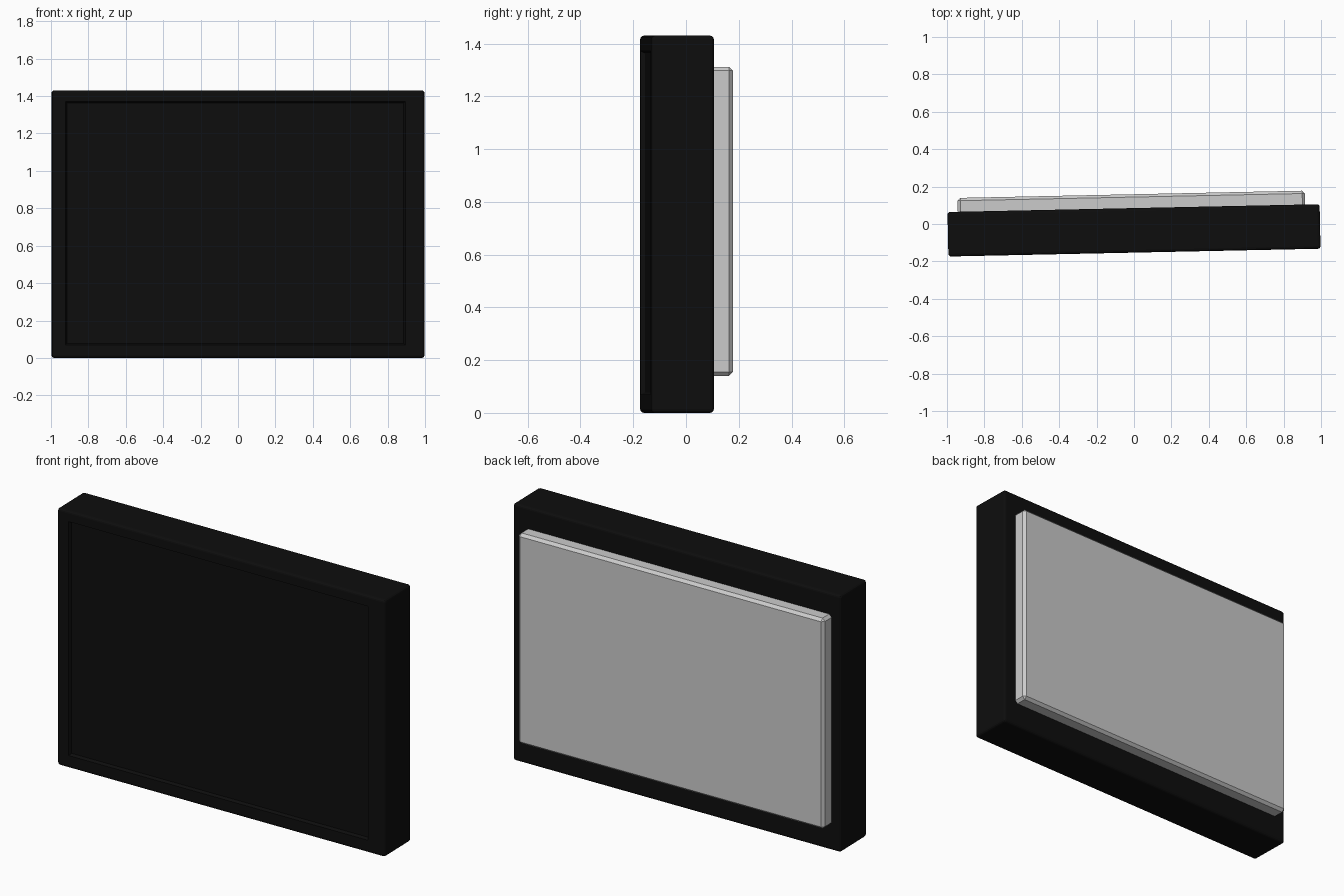
import bpy, bmesh, math
from mathutils import Matrix, Vector

if "Cube" in bpy.data.objects:
    bpy.data.objects.remove(bpy.data.objects["Cube"])

TURN = Matrix.Translation((0, -0.034, 0)) @ Matrix.Rotation(math.radians(1.2), 4, 'Z')


def bevelled_box(lo, hi, width, segments):
    """Box between two corners with every edge bevelled."""
    lo, hi = Vector(lo), Vector(hi)
    bm = bmesh.new()
    m = Matrix.Translation((lo + hi) / 2) @ Matrix.Diagonal((*(hi - lo), 1))
    bmesh.ops.create_cube(bm, size=1, matrix=m)
    bmesh.ops.bevel(bm, geom=bm.edges[:], offset=width, segments=segments,
                    profile=0.5, affect='EDGES')
    return bm


def add_object(name, bm, material=None):
    bmesh.ops.recalc_face_normals(bm, faces=bm.faces[:])
    bm.transform(TURN)
    mesh = bpy.data.meshes.new(name)
    bm.to_mesh(mesh)
    bm.free()
    obj = bpy.data.objects.new(name, mesh)
    bpy.context.collection.objects.link(obj)
    if material:
        mesh.materials.append(material)
    return obj


def fit_rect(face, x0, x1, z0, z1, y):
    """Move the four corners of a front-facing quad onto a rectangle."""
    c = face.calc_center_median()
    for v in face.verts:
        v.co = (x0 if v.co.x < c.x else x1, y, z0 if v.co.z < c.z else z1)


black = bpy.data.materials.new("black")
black.diffuse_color = (0.004, 0.004, 0.004, 1)
black.use_nodes = True
black.node_tree.nodes["Principled BSDF"].inputs["Base Color"].default_value = black.diffuse_color

# Main slab with a shallow recessed screen in the front
FRONT = -0.119
bm = bevelled_box((-0.995, FRONT, 0), (0.995, 0.119, 1.43), 0.014, 3)
bm.normal_update()
screen = max((f for f in bm.faces if f.normal.y < -0.99), key=lambda f: f.calc_area())
bmesh.ops.inset_individual(bm, faces=[screen], thickness=0.05)
fit_rect(screen, -0.925, 0.892, 0.07, 1.372, FRONT)
bmesh.ops.inset_individual(bm, faces=[screen], thickness=0.01)
fit_rect(screen, -0.917, 0.884, 0.078, 1.364, FRONT + 0.016)
add_object("screen_body", bm, black)

# Raised chamfered housing on the back
bm = bevelled_box((-0.94, 0.08, 0.14), (0.918, 0.193, 1.312), 0.015, 1)
add_object("back_housing", bm)
